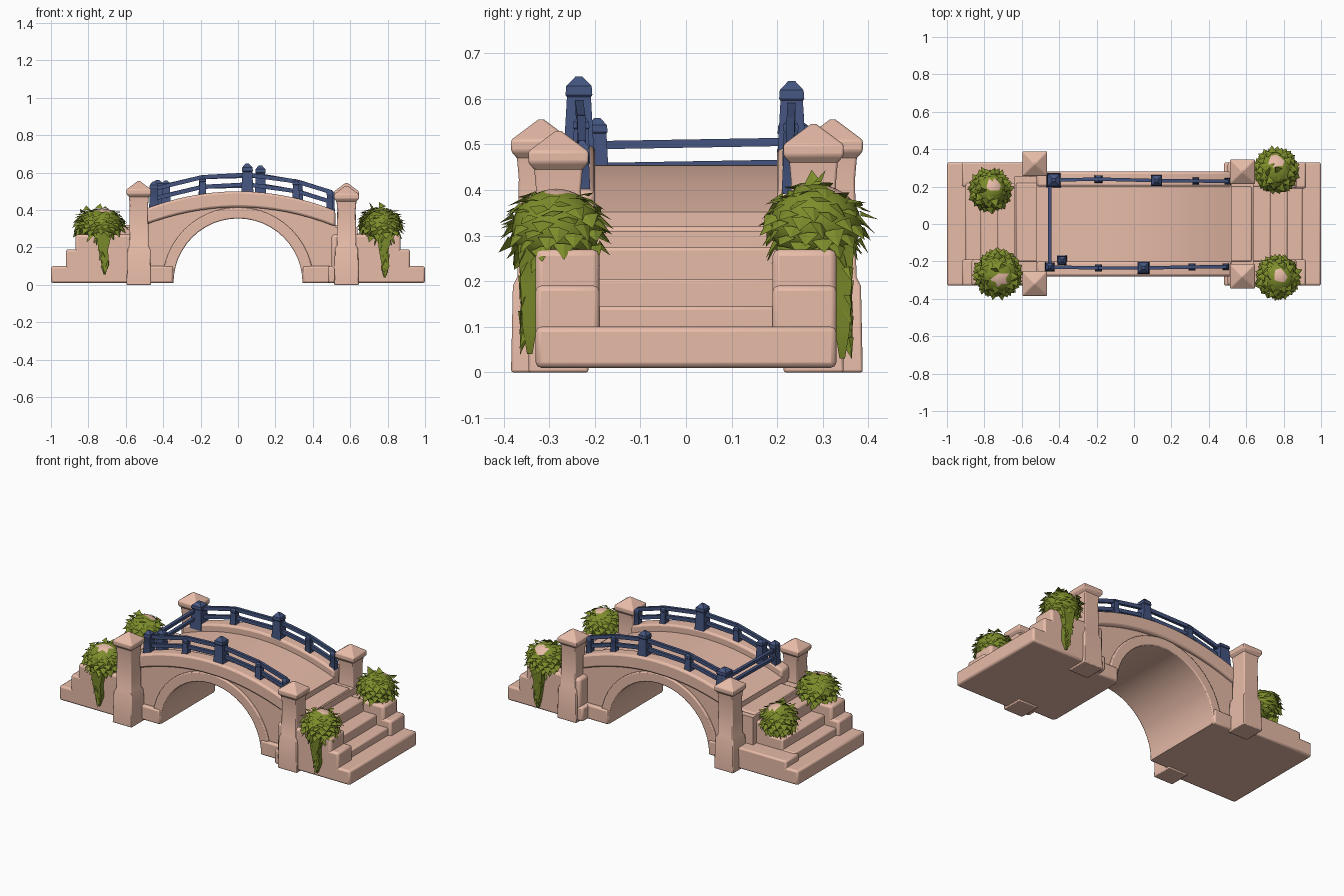
import bpy, bmesh, math, random
from mathutils import Vector

if "Cube" in bpy.data.objects:
    bpy.data.objects.remove(bpy.data.objects["Cube"])

random.seed(4)


def material(name, col):
    m = bpy.data.materials.new(name)
    m.diffuse_color = (*col, 1)
    m.use_nodes = True
    m.node_tree.nodes["Principled BSDF"].inputs["Base Color"].default_value = m.diffuse_color
    return m


STONE = material("pink stone", (0.82, 0.51, 0.40))
BLUE = material("blue painted wood", (0.058, 0.09, 0.215))
GREEN = material("leaf green", (0.205, 0.265, 0.024))


def finish(name, bm, mats, bevel=0.0, smooth=35):
    bmesh.ops.recalc_face_normals(bm, faces=bm.faces)
    me = bpy.data.meshes.new(name)
    bm.to_mesh(me)
    bm.free()
    for m in mats:
        me.materials.append(m)
    ob = bpy.data.objects.new(name, me)
    bpy.context.collection.objects.link(ob)
    if bevel:
        b = ob.modifiers.new("soft edges", 'BEVEL')
        b.width, b.segments, b.limit_method = bevel, 2, 'ANGLE'
        b.angle_limit = math.radians(40)
    if smooth:
        bpy.ops.object.select_all(action='DESELECT')
        ob.select_set(True)
        bpy.context.view_layer.objects.active = ob
        bpy.ops.object.shade_smooth_by_angle(angle=math.radians(smooth))
    return ob


def extrude(name, pts, y0, y1, bevel=0.0):
    """Extrude an x-z outline from y0 to y1."""
    bm = bmesh.new()
    f = bm.faces.new([bm.verts.new((x, y0, z)) for x, z in pts])
    r = bmesh.ops.extrude_face_region(bm, geom=[f])
    bmesh.ops.translate(bm, vec=(0, y1 - y0, 0),
                        verts=[v for v in r["geom"] if isinstance(v, bmesh.types.BMVert)])
    return finish(name, bm, [STONE], bevel)


def block(name, x0, x1, y0, y1, z0, z1, bevel=0.01):
    return extrude(name, [(x0, z0), (x1, z0), (x1, z1), (x0, z1)], y0, y1, bevel)


def loft(name, rings, mat, bevel=0.0):
    """Join square rings (cx, cy, z, half_x, half_y) from bottom to top."""
    bm = bmesh.new()
    loops = [[bm.verts.new((cx + sx * hx, cy + sy * hy, z))
              for sx, sy in ((-1, -1), (1, -1), (1, 1), (-1, 1))]
             for cx, cy, z, hx, hy in rings]
    for a, b in zip(loops, loops[1:]):
        for i in range(4):
            bm.faces.new((a[i], a[(i + 1) % 4], b[(i + 1) % 4], b[i]))
    bm.faces.new(loops[0])
    bm.faces.new(loops[-1])
    return finish(name, bm, [mat], bevel)


def bar(name, a, b, w, h):
    """Rectangular wooden bar between two points."""
    a, b = Vector(a), Vector(b)
    d = (b - a).normalized()
    side = d.cross(Vector((0, 0, 1))).normalized() * w / 2
    up = side.cross(d).normalized() * h / 2
    bm = bmesh.new()
    e = [[bm.verts.new(p + s * side + t * up) for s, t in ((-1, -1), (1, -1), (1, 1), (-1, 1))]
         for p in (a, b)]
    for i in range(4):
        bm.faces.new((e[0][i], e[0][(i + 1) % 4], e[1][(i + 1) % 4], e[1][i]))
    bm.faces.new(e[0])
    bm.faces.new(e[1])
    return finish(name, bm, [BLUE], 0, 0)


def curb(x):
    return 0.5 - 0.38 * x * x


def arch(r, n=24):
    return [(r * math.cos(math.pi * i / n), 0.01 + r * math.sin(math.pi * i / n))
            for i in range(n + 1)]


# Arched bridge body with walking deck
top = [(-0.52 + 1.04 * i / 16, 0) for i in range(17)]
deck = [(x, curb(x) - 0.045) for x, _ in top]
extrude("bridge_body", [(-0.64, 0.01), (-0.64, 0.31), (-0.52, 0.31)] + deck +
        [(0.52, 0.31), (0.64, 0.31), (0.64, 0.01)] + arch(0.345), -0.255, 0.255)

# Curbs, arch rings and abutment feet on both faces
for s, side in ((-1, "front"), (1, "back")):
    extrude(side + "_curb", [(x, curb(x)) for x, _ in top] +
            [(x, curb(x) - 0.085) for x, _ in reversed(top)], s * 0.2, s * 0.28, 0.012)
    extrude(side + "_arch_ring", arch(0.405) + arch(0.345)[::-1], s * 0.24, s * 0.27, 0.006)
    for e in (-1, 1):
        block(side + "_arch_foot", e * 0.347, e * 0.52, s * 0.2, s * 0.278, 0.01, 0.1)

# Steps, base slabs and planter walls at each end
STEPS = ((1.0, 0.095), (0.9, 0.145), (0.82, 0.205), (0.73, 0.275), (0.63, 0.32))
for e in (-1, 1):
    block("base_slab", e * 0.48, e, -0.33, 0.33, 0.01, 0.1, 0.012)
    for x, z in STEPS:
        block("step", e * 0.45, e * x, -0.2, 0.22 if e < 0 else 0.2, 0.015, z, 0.008)
    for s in (-1, 1):
        if (e, s) == (-1, 1):
            block("low_wall", e * 0.55, e * 0.92, 0.2, 0.33, 0.01, 0.14)
            continue
        block("wall_tier", e * 0.6, e * 0.92, s * 0.19, s * 0.33, 0.01, 0.19, 0.012)
        block("planter_wall", e * 0.5, e * 0.87, s * 0.19, s * 0.33, 0.01, 0.27, 0.015)

# Four capped gate pillars
for cx, cy, h in ((-0.53, -0.318, 0.555), (-0.53, 0.322, 0.555),
                  (0.58, -0.28, 0.53), (0.58, 0.28, 0.545)):
    loft("pillar", [(cx, cy, z, a, a) for z, a in (
        (0.0, 0.066), (0.19, 0.062), (0.21, 0.052), (h - 0.13, 0.049),
        (h - 0.085, 0.053), (h - 0.07, 0.066), (h - 0.045, 0.066), (h, 0.006))], STONE, 0.006)


# Fence posts: x, y, half width, height above the curb
def post(x, y, w, h):
    z = curb(x)
    loft("fence_post", [(x, y, z - 0.03, w * 1.1, w * 1.1), (x, y, z + h * 0.7, w * 0.85, w * 0.85),
                        (x, y, z + h * 0.73, w * 0.95, w * 0.95), (x, y, z + h * 0.86, w * 0.9, w * 0.9),
                        (x, y, z + h, w * 0.25, w * 0.25)], BLUE)


FRONT = ((-0.45, -0.23, 0.024, 0.13), (-0.19, -0.235, 0.019, 0.09), (0.05, -0.235, 0.031, 0.15),
         (0.31, -0.23, 0.019, 0.1), (0.49, -0.228, 0.017, 0.1))
BACK = ((-0.43, 0.235, 0.036, 0.13), (-0.19, 0.24, 0.02, 0.1), (0.12, 0.232, 0.029, 0.145),
        (0.33, 0.23, 0.018, 0.1), (0.5, 0.228, 0.017, 0.1))
for row in (FRONT, BACK):
    for p in row:
        post(*p)
    # Two rails between neighbouring posts
    for p, q in zip(row, row[1:]):
        for dz in (0.038, 0.09):
            bar("fence_rail", (p[0], p[1], curb(p[0]) + dz), (q[0], q[1], curb(q[0]) + dz), 0.018, 0.022)
post(-0.385, -0.195, 0.024, 0.115)

# Rails closing the left end of the deck
for z in (0.45, 0.498):
    bar("cross_rail", (-0.45, -0.23, z), (-0.45, 0.235, z + 0.008), 0.02, 0.018)


def leaf(bm, p, d, length, width):
    """Folded kite-shaped leaf pointing along d."""
    side = d.cross(Vector((random.uniform(-.3, .3), random.uniform(-.3, .3), 1)))
    side = side.normalized() * width / 2
    lift = side.cross(d).normalized() * 0.006
    a, b, c, m = [bm.verts.new(v) for v in (p - side, p + side, p + d * length, p + lift)]
    bm.faces.new((a, m, c))
    bm.faces.new((m, b, c))


# Leafy bushes with bare stone showing at the top: centre, radius, bare direction
BUSHES = (("left_back", (-0.77, 0.18, 0.315), 0.093, (0.2, 0.3, 1)),
          ("left_front", (-0.725, -0.265, 0.32), 0.108, (0.1, -0.3, 0.9)),
          ("right_back", (0.76, 0.285, 0.325), 0.1, (0, 0.6, 0.9)),
          ("right_front", (0.77, -0.285, 0.315), 0.097, (0.1, 0.1, 1)))
for name, c, r, bare in BUSHES:
    c, bare = Vector(c), Vector(bare).normalized()
    bm = bmesh.new()
    bmesh.ops.create_icosphere(bm, subdivisions=3, radius=1)
    for f in bm.faces:
        f.material_index = 1 if f.calc_center_median().normalized().dot(bare) > 0.93 else 0
        f.smooth = True
    for v in bm.verts:
        v.co = c + Vector((v.co.x * r, v.co.y * r, v.co.z * 0.088))
    for i in range(110):
        z = 1 - 2 * (i + 0.5) / 110
        a = i * 2.39996
        n = Vector((math.cos(a) * math.sqrt(1 - z * z), math.sin(a) * math.sqrt(1 - z * z), z))
        if n.dot(bare) > 0.9:
            continue
        d = (n * 0.75 + Vector((0, 0, -0.65)) + Vector([random.uniform(-.3, .3) for _ in range(3)]))
        p = c + Vector((n.x * r, n.y * r, n.z * 0.088)) * 1.01
        leaf(bm, p, d.normalized(), random.uniform(0.03, 0.045), 0.05)
    finish(name + "_bush", bm, [GREEN, STONE], 0, 0)

# Hanging vines on the outer faces of the planter walls
for x, s, low in ((-0.715, -1, 0.055), (0.785, -1, 0.04), (0.775, 1, 0.03)):
    y = s * 0.343
    loft("hanging_vine", [(x, y, low, 0.005, 0.006), (x + 0.004, y, low + 0.06, 0.02, 0.016),
                          (x - 0.006, y, 0.19, 0.026, 0.02), (x, y, 0.28, 0.042, 0.026)], GREEN)
    bm = bmesh.new()
    for i in range(14):
        t = i / 13
        p = Vector((x + random.uniform(-1, 1) * 0.028 * (0.4 + t), y + s * 0.012, low + 0.03 + t * 0.2))
        leaf(bm, p, Vector((random.uniform(-.5, .5), s * 0.3, -1)).normalized(), 0.035, 0.028)
    finish("vine_leaves", bm, [GREEN], 0, 0)
